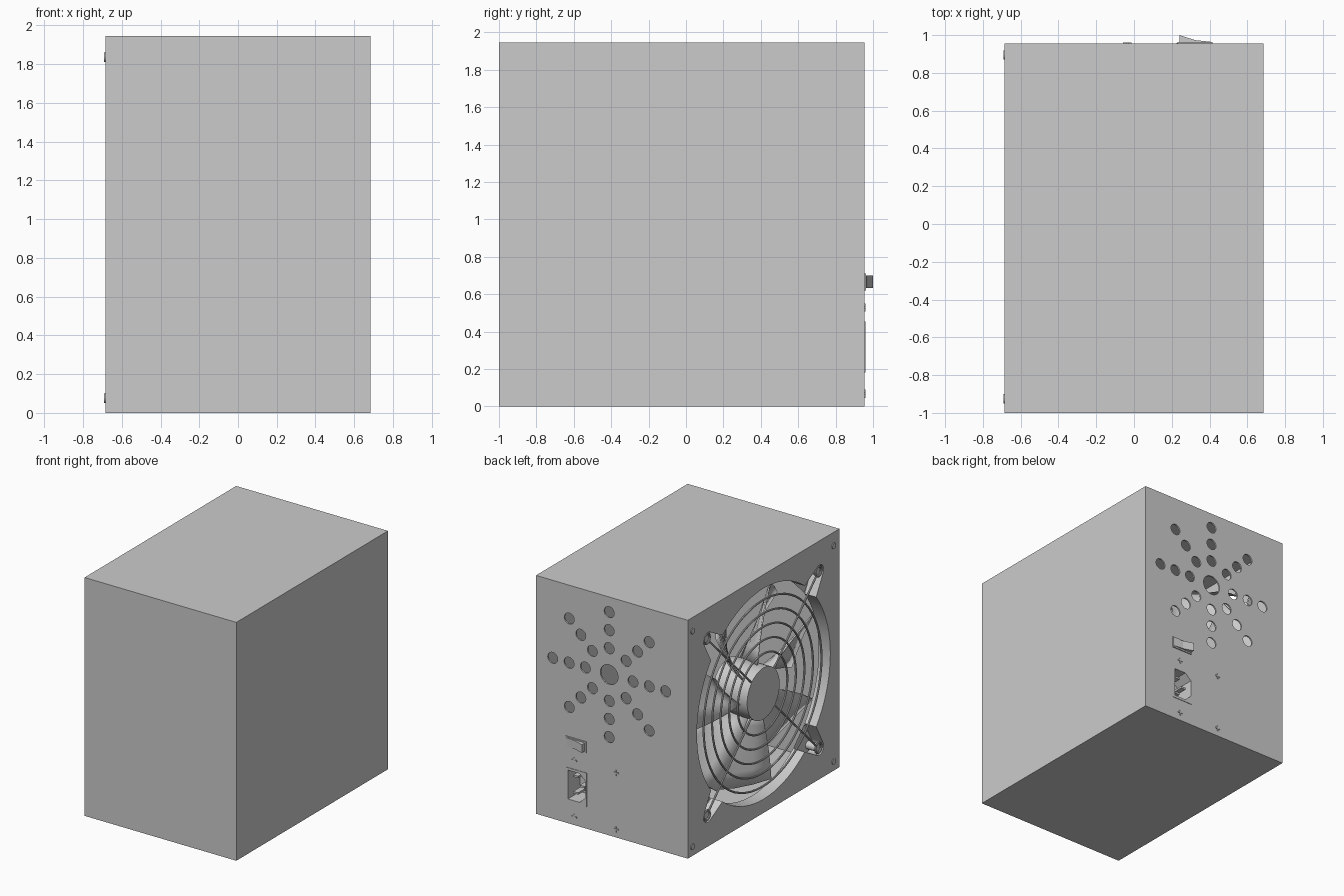
import bpy, bmesh, math
from mathutils import Vector, Matrix

if "Cube" in bpy.data.objects:
    bpy.data.objects.remove(bpy.data.objects["Cube"])

W, Y0, Y1, H = 0.685, -1.0, 0.955, 1.945      # case extents
FY, FZ = -0.0225, 0.9725                      # fan centre on the left side
VX, VZ = 0.025, 1.312                         # vent centre on the back


def finish(bm, name, smooth=False):
    bmesh.ops.recalc_face_normals(bm, faces=bm.faces)
    me = bpy.data.meshes.new(name)
    bm.to_mesh(me)
    bm.free()
    ob = bpy.data.objects.new(name, me)
    bpy.context.collection.objects.link(ob)
    bpy.context.view_layer.objects.active = ob
    if smooth:
        bpy.ops.object.select_all(action='DESELECT')
        ob.select_set(True)
        bpy.ops.object.shade_smooth_by_angle(angle=math.radians(35))
    return ob


def add_prism(bm, pts, axis, a, b, cap_a=True, cap_b=True):
    """Extrude a 2D outline along x (outline in y,z) or y (outline in x,z)."""
    put = (lambda p, d: (d, p[0], p[1])) if axis == 'x' else (lambda p, d: (p[0], d, p[1]))
    va = [bm.verts.new(put(p, a)) for p in pts]
    vb = [bm.verts.new(put(p, b)) for p in pts]
    n = len(pts)
    for i in range(n):
        j = (i + 1) % n
        bm.faces.new((va[i], va[j], vb[j], vb[i]))
    if cap_a:
        bm.faces.new(va)
    if cap_b:
        bm.faces.new(vb)


def circle(cx, cy, r, n=24):
    return [(cx + r * math.cos(2 * math.pi * i / n), cy + r * math.sin(2 * math.pi * i / n)) for i in range(n)]


def rect(x0, x1, z0, z1):
    return [(x0, z0), (x1, z0), (x1, z1), (x0, z1)]


def prism(name, pts, axis, a, b, smooth=False, **caps):
    bm = bmesh.new()
    add_prism(bm, pts, axis, a, b, **caps)
    return finish(bm, name, smooth)


def cut(ob, cutter):
    cutter.hide_render = True
    m = ob.modifiers.new("cut", 'BOOLEAN')
    m.operation, m.solver, m.object = 'DIFFERENCE', 'EXACT', cutter
    bpy.context.view_layer.objects.active = ob
    bpy.ops.object.modifier_apply(modifier=m.name)
    bpy.data.objects.remove(cutter)


# Fan opening outline: circle with four rounded ears on the diagonals
R, EAR, EAR_R = 0.86, 1.018, 0.055
opening = []
for k in range(4):
    mid = math.radians(45 + 90 * k)
    ex, ez = FY + EAR * math.cos(mid), FZ + EAR * math.sin(mid)
    for i in range(9):
        t = mid + math.radians(-80 + 20 * i)
        opening.append((ex + EAR_R * math.cos(t), ez + EAR_R * math.sin(t)))
    for i in range(19):
        t = mid + math.radians(7 + 76 * i / 18)
        opening.append((FY + R * math.cos(t), FZ + R * math.sin(t)))

# Socket cavity outline: chamfered on one side
socket = [(0.395, 0.2), (0.395, 0.435), (0.29, 0.435), (0.235, 0.385), (0.235, 0.25), (0.29, 0.2)]

# Hollow sheet metal case
T = 0.012
case = prism("case", rect(-W, W, 0, H), 'y', Y0, Y1)
cut(case, prism("case_inside", rect(-W + T, W - T, T, H - T), 'y', Y0 + T, Y1 - T))
bm = bmesh.new()
add_prism(bm, circle(VX, VZ, 0.08), 'y', 0.9, 1.0)
for k in range(8):
    a = math.pi / 4 * k
    for r in (0.215, 0.362, 0.51):
        add_prism(bm, circle(VX + r * math.cos(a), VZ + r * math.sin(a), 0.045), 'y', 0.9, 1.0)
add_prism(bm, socket, 'y', 0.9, 1.0)
cut(case, finish(bm, "back_holes"))
cut(case, prism("fan_hole", opening, 'x', -0.75, -0.65))

# Fan frame: short wall around the opening with a floor in each ear
bm = bmesh.new()
add_prism(bm, opening, 'x', -W + 0.001, -0.58, cap_a=False, cap_b=False)
for k in range(4):
    a = math.radians(45 + 90 * k)
    c, s = math.cos(a), math.sin(a)
    floor = [(u, v) for u, v in ((0.855, -0.1), (1.06, -0.05), (1.06, 0.05), (0.855, 0.1))]
    bm.faces.new([bm.verts.new((-0.58, FY + u * c - v * s, FZ + u * s + v * c)) for u, v in floor])
finish(bm, "fan_frame", True)

# Fan hub, flush with the side
prism("fan_hub", circle(FY, FZ, 0.21, 40), 'x', -W + 0.002, -0.37, True)

# Seven pitched fan blades
bm = bmesh.new()
for k in range(7):
    base = 2 * math.pi * k / 7 + 0.2
    grid = []
    for i in range(6):
        r = 0.2 + 0.6 * i / 5
        row = []
        for j in range(5):
            t = j / 4
            ang = base + 0.12 * i / 5 + (t - 0.5) * 0.66
            x = -0.62 + 0.24 * t + 0.03 * math.sin(math.pi * t)
            row.append(bm.verts.new((x, FY + r * math.cos(ang), FZ + r * math.sin(ang))))
        grid.append(row)
    for i in range(5):
        for j in range(4):
            bm.faces.new((grid[i][j], grid[i + 1][j], grid[i + 1][j + 1], grid[i][j + 1]))
blades = finish(bm, "fan_blades", True)
sol = blades.modifiers.new("thickness", 'SOLIDIFY')
sol.thickness = 0.012

# Wire grille: rings, diagonal spokes and loops around the screws
GX, WIRE = -W + 0.01, 0.008


def ring(name, y, z, r, n=64):
    bpy.ops.mesh.primitive_torus_add(location=(GX, y, z), rotation=(0, math.pi / 2, 0), major_radius=r,
                                     minor_radius=WIRE, major_segments=n, minor_segments=8)
    bpy.context.object.name = name
    bpy.ops.object.shade_smooth_by_angle()


for i, r in enumerate((0.32, 0.43, 0.54, 0.65, 0.76)):
    ring(f"grille_ring_{i + 1}", FY, FZ, r)
bm = bmesh.new()
screws = bmesh.new()
for k in range(4):
    a = math.radians(45 + 90 * k)
    d = Vector((0, math.cos(a), math.sin(a)))
    centre = Vector((GX, FY, FZ))
    rot = d.to_track_quat('Z', 'Y').to_matrix().to_4x4()
    bmesh.ops.create_cone(bm, cap_ends=True, segments=8, radius1=WIRE, radius2=WIRE, depth=0.79,
                          matrix=Matrix.Translation(centre + d * 0.585) @ rot)
    p = centre + d * EAR
    ring(f"grille_loop_{k + 1}", p.y, p.z, 0.04, 20)
    add_prism(screws, circle(p.y, p.z, 0.032, 16), 'x', -W + 0.015, -0.58)
finish(bm, "grille_spokes", True)
finish(screws, "fan_screws", True)

# Case screws on the corners of the side and on the back: domed heads with a cross slot
bm = bmesh.new()
for y in (0.895, -0.925):
    for z in (0.075, 1.835):
        add_prism(bm, circle(y, z, 0.024, 16), 'x', -W - 0.006, -W + 0.005)
finish(bm, "side_screws", True)
bm = bmesh.new()
for x in (0.338, -0.036):
    for z in (0.067, 0.528):
        add_prism(bm, rect(x - 0.022, x + 0.022, z - 0.006, z + 0.006), 'y', Y1 - 0.005, Y1 + 0.006)
        add_prism(bm, rect(x - 0.006, x + 0.006, z - 0.022, z + 0.022), 'y', Y1 - 0.005, Y1 + 0.005)
finish(bm, "back_screws")

# Rocker switch: thin bezel and a tilted rocker
prism("switch_bezel", rect(0.23, 0.415, 0.62, 0.71), 'y', Y1 - 0.002, Y1 + 0.008)
bm = bmesh.new()
profile = [(0.24, 0.95), (0.24, 1.0), (0.325, 0.973), (0.405, 0.965), (0.405, 0.95)]
ends = [[bm.verts.new((x, y, z)) for x, y in profile] for z in (0.632, 0.7)]
for i in range(5):
    j = (i + 1) % 5
    bm.faces.new((ends[0][i], ends[0][j], ends[1][j], ends[1][i]))
bm.faces.new(ends[0])
bm.faces.new(ends[1])
finish(bm, "switch_rocker")

# Power socket: cup, raised rim and three pins
prism("socket_cup", socket, 'y', Y1 - 0.001, 0.8, cap_a=False)
rim = prism("socket_rim", rect(0.225, 0.412, 0.18, 0.455), 'y', Y1 - 0.002, Y1 + 0.004)
cut(rim, prism("rim_hole", socket, 'y', 0.9, 1.0))
bm = bmesh.new()
for x, z in ((0.345, 0.25), (0.345, 0.385), (0.285, 0.3175)):
    add_prism(bm, rect(x - 0.022, x + 0.022, z - 0.008, z + 0.008), 'y', 0.8, 0.93)
finish(bm, "socket_pins")
